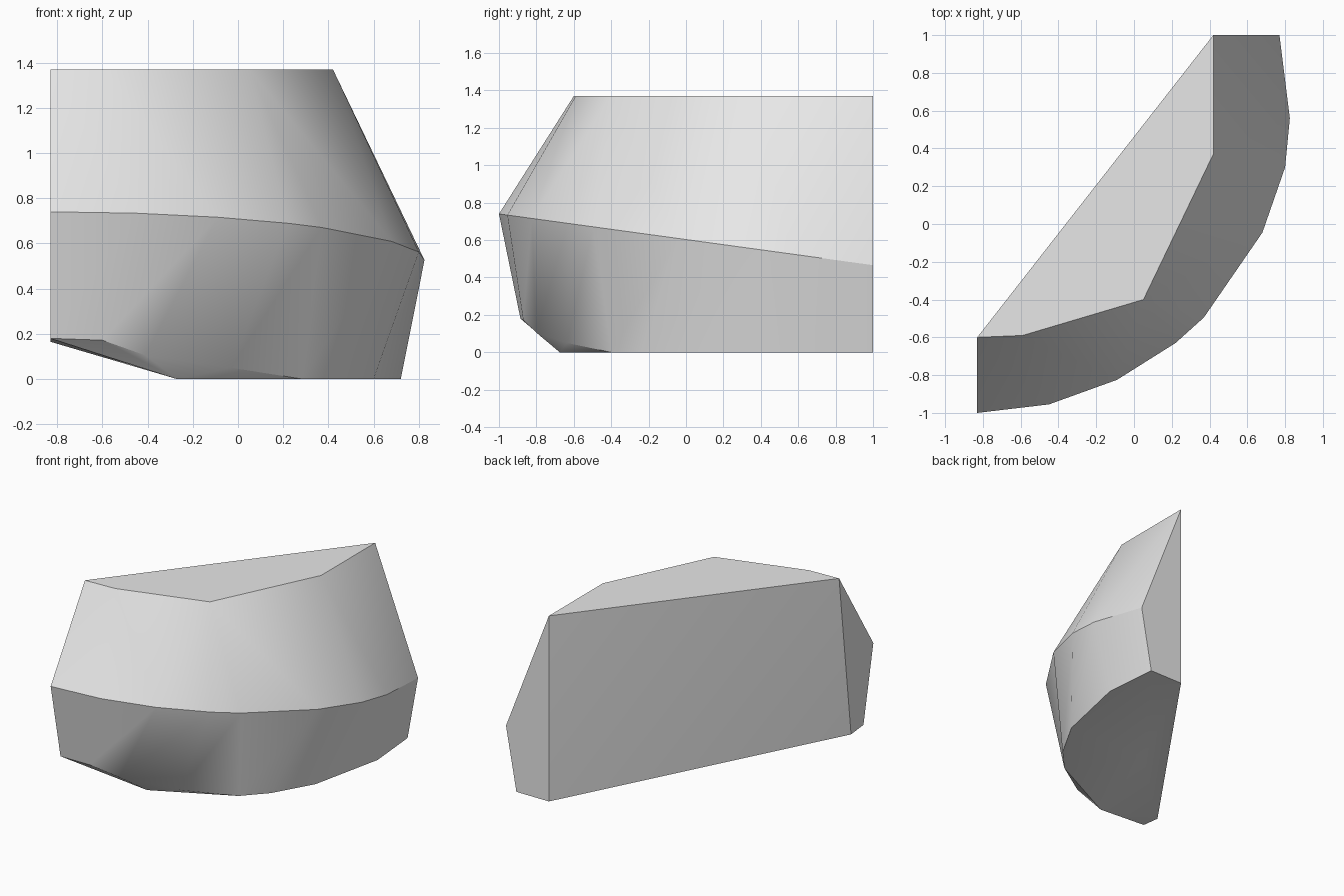
import bpy, bmesh, math

cube = bpy.data.objects.get("Cube")
if cube:
    bpy.data.objects.remove(cube, do_unlink=True)

TOP = 1.37

# Outlines, all running from the left-hand end (-x) round the front to the back
rim_xy = [(-.83, -.6), (-.59, -.59), (.05, -.4), (.42, .37), (.42, 1)]
ridge_xy = [(-.83, -1), (-.45, -.955), (-.09, -.825), (.22, -.63), (.37, -.495),
            (.68, -.045), (.8, .3), (.825, .56), (.77, 1)]
base_xyz = [(-.83, -.885, .18), (-.6, -.87, .172), (-.41, -.8, .105),
            (-.03, -.636, .05), (.285, -.4, 0), (.435, -.24, 0),
            (.6, .05, 0), (.72, .6, 0), (.685, 1, 0)]

bm = bmesh.new()
rim = [bm.verts.new((x, y, TOP)) for x, y in rim_xy]
ridge = [bm.verts.new((x, y, .603 - .137 * y)) for x, y in ridge_xy]
base = [bm.verts.new(p) for p in base_xyz]
heel = bm.verts.new((-.83, -.74, .165))    # raised end of the cut wall
keel = bm.verts.new((-.27, -.675, 0))      # front corner of the flat underside
belly = bm.verts.new((-.04, .06, 0))       # where the underside starts to rise
foot = bm.verts.new((.42, 1, 0))           # back end of the cut wall


def face(*verts):
    bm.faces.new(verts)


# Lower band: base to ridge
for i in range(len(base) - 1):
    face(base[i], base[i + 1], ridge[i + 1], ridge[i])

# Upper band: each ridge segment fans to a rim corner, rim steps fill between
owner = [0, 1, 2, 2, 2, 3, 3, 3, 4]
for i in range(len(ridge) - 1):
    a, b = owner[i], owner[i + 1]
    if a == b:
        face(ridge[i], ridge[i + 1], rim[a])
    elif b == len(rim) - 1:
        face(ridge[i], ridge[i + 1], rim[b])
        face(ridge[i], rim[b], rim[a])
    else:
        face(ridge[i], ridge[i + 1], rim[a])
        face(ridge[i + 1], rim[b], rim[a])

# Flat top, two end caps and the cut wall
face(*rim)
face(rim[0], ridge[0], base[0], heel)
face(rim[-1], foot, base[-1], ridge[-1])
face(rim[0], foot, rim[-1])
face(rim[0], heel, foot)

# Underside: flat part, rising part and the chamfer at the front
face(foot, belly, keel, *base[4:])
face(foot, heel, belly)
face(belly, heel, keel)
for i in range(4):
    face(base[i], keel, base[i + 1])
face(base[0], heel, keel)

bmesh.ops.recalc_face_normals(bm, faces=bm.faces)
mesh = bpy.data.meshes.new("faceted_chunk")
bm.to_mesh(mesh)
bm.free()
chunk = bpy.data.objects.new("faceted_chunk", mesh)
bpy.context.collection.objects.link(chunk)

# Plain grey
grey = bpy.data.materials.new("plain_grey")
grey.use_nodes = True
colour = (.8, .8, .8, 1)
grey.diffuse_color = colour
grey.node_tree.nodes["Principled BSDF"].inputs["Base Color"].default_value = colour
mesh.materials.append(grey)

# Smooth shading with sharp edges kept
bpy.ops.object.select_all(action='DESELECT')
chunk.select_set(True)
bpy.context.view_layer.objects.active = chunk
bpy.ops.object.shade_smooth_by_angle(angle=math.radians(30))
